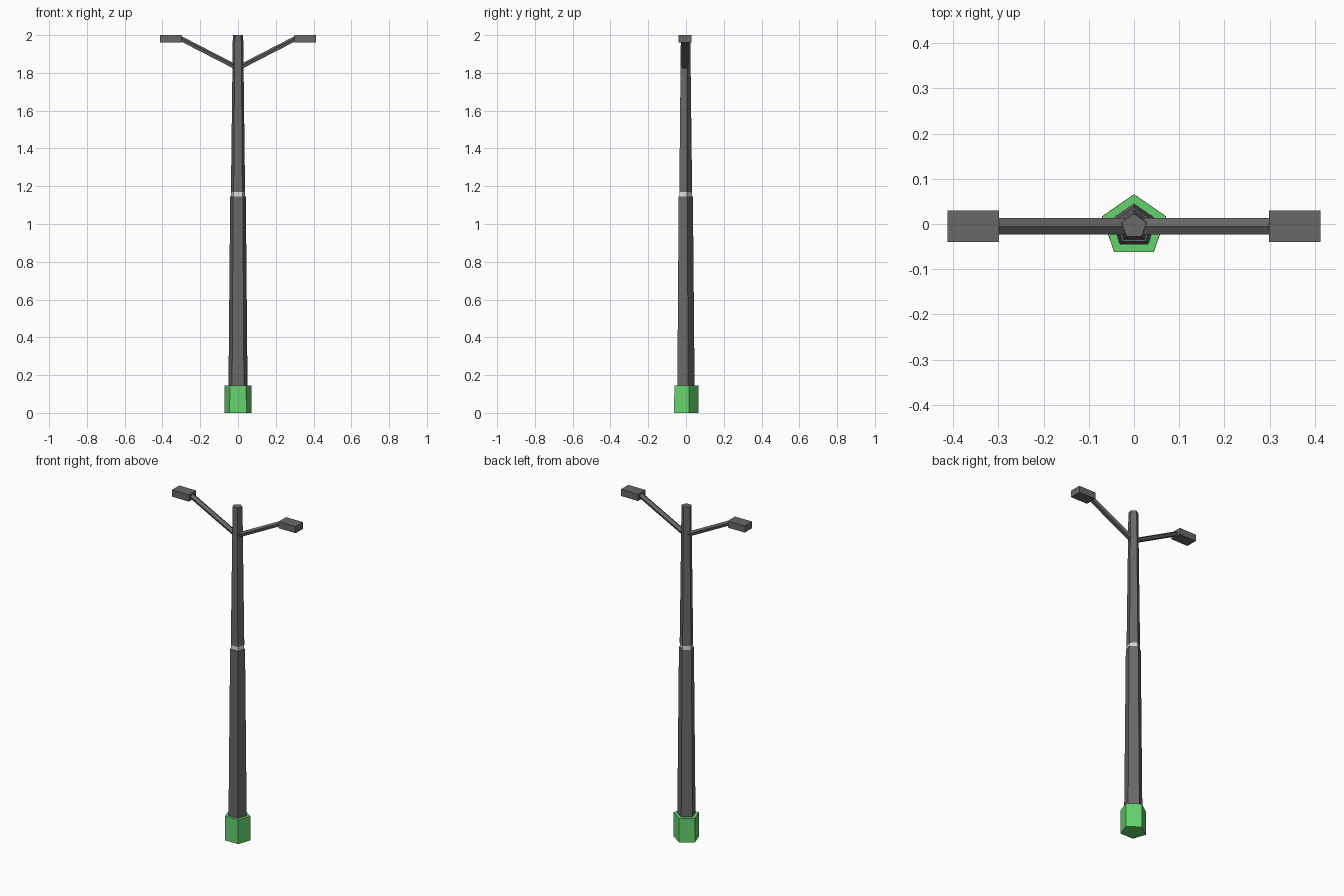
import bpy, math
from mathutils import Vector, Matrix

if "Cube" in bpy.data.objects:
    bpy.data.objects.remove(bpy.data.objects["Cube"])

CY = -0.005  # pole axis, so the pentagon's extents are centred on y


def material(name, rgb):
    m = bpy.data.materials.new(name)
    m.diffuse_color = (*rgb, 1)
    m.use_nodes = True
    m.node_tree.nodes["Principled BSDF"].inputs["Base Color"].default_value = m.diffuse_color
    return m


GREY = material("dark_grey", (0.14, 0.14, 0.14))
GREEN = material("green", (0.13, 0.65, 0.155))
PALE = material("pale_grey", (0.72, 0.72, 0.72))


def finish(name, mat):
    ob = bpy.context.object
    ob.name = name
    ob.data.materials.append(mat)
    return ob


def pentagon(name, z0, z1, r0, r1, mat):
    """Five-sided tapered section with a corner at the back (+y)."""
    bpy.ops.mesh.primitive_cone_add(vertices=5, radius1=r0, radius2=r1, depth=z1 - z0)
    ob = finish(name, mat)
    ob.data.transform(Matrix.Translation((0, CY, (z0 + z1) / 2)) @ Matrix.Diagonal((1.05, 1, 1, 1)))
    return ob


# Pole sections from the ground up
pentagon("base", 0, 0.145, 0.071, 0.0705, GREEN)
pentagon("lower_pole", 0.14, 1.145, 0.0505, 0.0415, GREY)
pentagon("pole_band", 1.14, 1.175, 0.0365, 0.0365, PALE)
pentagon("upper_pole", 1.17, 2.0, 0.0375, 0.0275, GREY)

# Mirrored arms and lamp heads
for side, s in (("left", -1), ("right", 1)):
    a, b = Vector((0, CY, 1.824)), Vector((s * 0.305, CY, 1.981))
    along = (b - a).normalized()
    across = Vector((0, 1, 0))
    up = along.cross(across) * s
    bpy.ops.mesh.primitive_cone_add(vertices=5, radius1=0.019, radius2=0.019, depth=(b - a).length)
    arm = finish(side + "_arm", GREY)
    frame = Matrix((across * s, up, along)).transposed().to_4x4()
    if frame.determinant() < 0:
        frame = Matrix((-across * s, up, along)).transposed().to_4x4()
    arm.data.transform(Matrix.Translation((a + b) / 2) @ frame @ Matrix.Diagonal((1, 0.75, 1, 1)))

    bpy.ops.mesh.primitive_cube_add(size=1)
    head = finish(side + "_lamp_head", GREY)
    head.data.transform(Matrix.Translation((s * 0.3555, CY, 1.98)) @ Matrix.Diagonal((0.113, 0.07, 0.04, 1)))
